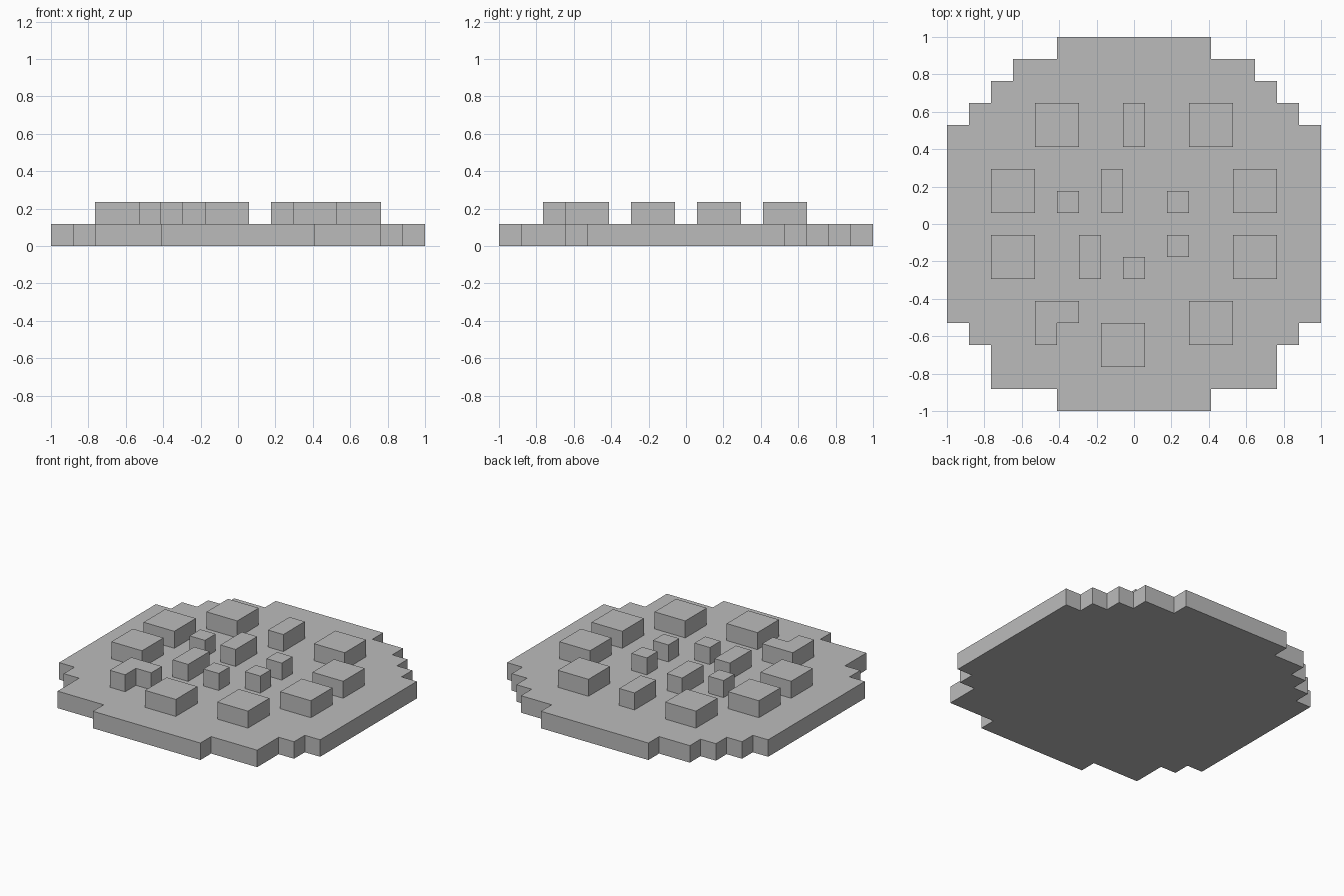
import bpy
import bmesh

cube = bpy.data.objects.get("Cube")
if cube:
    bpy.data.objects.remove(cube, do_unlink=True)

CELLS = 17
UNIT = 2 / CELLS

grey = bpy.data.materials.new("plain grey")
grey.use_nodes = True
colour = (0.5, 0.5, 0.5, 1)
grey.diffuse_color = colour
grey.node_tree.nodes["Principled BSDF"].inputs["Base Color"].default_value = colour


def prism(name, outline, layer):
    """Extrude a grid outline up by one cell, starting at the given layer."""
    bm = bmesh.new()
    verts = [bm.verts.new((x * UNIT - 1, y * UNIT - 1, layer * UNIT)) for x, y in outline]
    base = bm.faces.new(verts)
    top = bmesh.ops.extrude_face_region(bm, geom=[base], use_keep_orig=True)
    moved = [v for v in top["geom"] if isinstance(v, bmesh.types.BMVert)]
    bmesh.ops.translate(bm, vec=(0, 0, UNIT), verts=moved)
    bmesh.ops.recalc_face_normals(bm, faces=bm.faces)
    # Merge straight runs along the stepped rim
    bmesh.ops.dissolve_limit(bm, angle_limit=0.01, verts=bm.verts, edges=bm.edges)
    mesh = bpy.data.meshes.new(name)
    bm.to_mesh(mesh)
    bm.free()
    mesh.materials.append(grey)
    obj = bpy.data.objects.new(name, mesh)
    bpy.context.collection.objects.link(obj)
    return obj


def rectangle(x, y, w, d):
    return [(x, y), (x + w, y), (x + w, y + d), (x, y + d)]


# Stepped round plate: inset of each row from front to back
insets = [5, 2, 2, 1] + [0] * 9 + [1, 2, 3, 5]
right = []
for row, inset in enumerate(insets):
    for point in ((CELLS - inset, row), (CELLS - inset, row + 1)):
        if point not in right:
            right.append(point)
left = [(CELLS - x, y) for x, y in reversed(right)]
prism("base_plate", right + left, 0)

# Raised blocks by footprint, listed by grid corner
blocks = {
    "large_block": (2, 2, [(4, 12), (11, 12), (2, 9), (13, 9), (2, 6), (13, 6), (7, 2), (11, 3)]),
    "long_block": (1, 2, [(8, 12), (7, 9), (6, 6)]),
    "small_block": (1, 1, [(5, 9), (10, 9), (8, 6), (10, 7)]),
}
for name, (width, depth, corners) in blocks.items():
    for number, (x, y) in enumerate(corners, 1):
        prism(f"{name}_{number}", rectangle(x, y, width, depth), 1)

# Block with one corner missing
prism("corner_block", [(4, 3), (5, 3), (5, 4), (6, 4), (6, 5), (4, 5)], 1)
